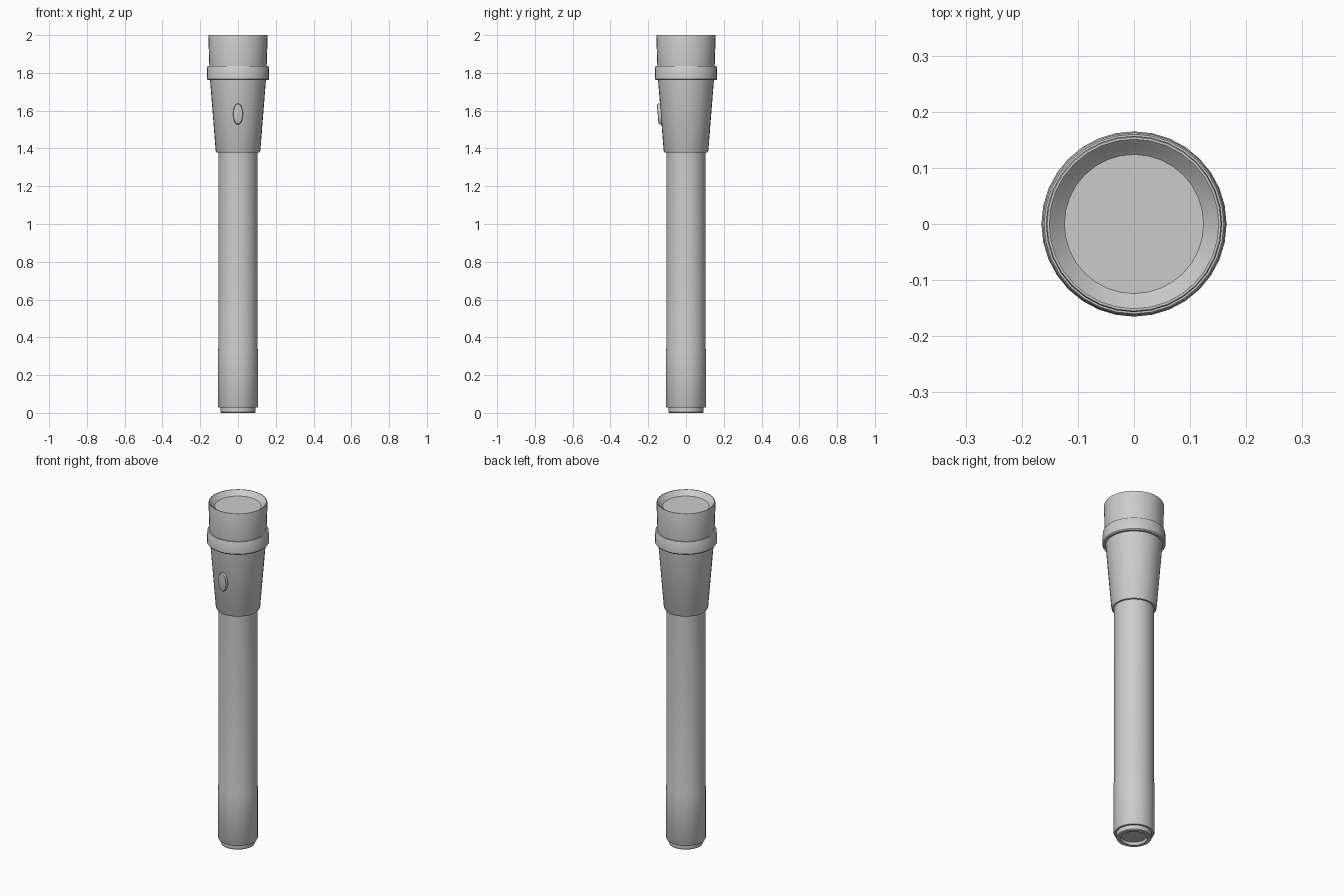
import bpy, bmesh, math

if "Cube" in bpy.data.objects:
    bpy.data.objects.remove(bpy.data.objects["Cube"])

SEG = 32


def lathe(name, profile, closed=False):
    """Revolve (radius, z) points about z; radius 0 makes a pole."""
    bm = bmesh.new()
    verts = [bm.verts.new((r, 0, z)) for r, z in profile]
    pairs = list(zip(verts, verts[1:]))
    if closed:
        pairs.append((verts[-1], verts[0]))
    edges = [bm.edges.new(p) for p in pairs]
    bmesh.ops.spin(bm, geom=verts + edges, cent=(0, 0, 0), axis=(0, 0, 1),
                   angle=math.tau, steps=SEG, use_duplicate=False)
    bmesh.ops.remove_doubles(bm, verts=bm.verts[:], dist=1e-5)
    bmesh.ops.recalc_face_normals(bm, faces=bm.faces[:])
    return finish(name, bm)


def finish(name, bm):
    mesh = bpy.data.meshes.new(name)
    bm.to_mesh(mesh)
    bm.free()
    obj = bpy.data.objects.new(name, mesh)
    bpy.context.collection.objects.link(obj)
    bpy.ops.object.select_all(action='DESELECT')
    obj.select_set(True)
    bpy.context.view_layer.objects.active = obj
    bpy.ops.object.shade_smooth_by_angle(angle=math.radians(35))
    return obj


# Barrel, with the slightly thicker grip and recessed tail cap
lathe("barrel", [(0, 0.015), (0.065, 0.015), (0.07, 0.0), (0.089, 0.0),
                 (0.092, 0.004), (0.092, 0.028), (0.103, 0.028),
                 (0.106, 0.034), (0.106, 0.33), (0.104, 0.34),
                 (0.104, 1.385)])

# Flared head, collar ring and bezel, dished down to the lens
lathe("head", [(0.103, 1.378), (0.114, 1.378), (0.118, 1.386),
               (0.148, 1.762), (0.161, 1.762), (0.165, 1.768),
               (0.163, 1.832), (0.160, 1.837), (0.152, 1.837),
               (0.157, 1.993), (0.155, 2.0), (0.151, 2.0),
               (0.143, 1.992), (0.132, 1.98), (0.123, 1.972)])
lathe("lens", [(0, 1.974), (0.124, 1.974)])

# Oval switch button, lying on the sloping head
bm = bmesh.new()
rings = []
for scale, out in ((1.0, -0.025), (1.0, 0.009), (0.93, 0.014), (0.75, 0.016)):
    ring = []
    for i in range(SEG):
        a = math.tau * i / SEG
        dz = 0.056 * scale * math.sin(a)
        surface = 0.134 + 0.08 * dz
        ring.append(bm.verts.new((0.026 * scale * math.cos(a),
                                  -surface - out, 1.582 + dz)))
    rings.append(ring)
for low, high in zip(rings, rings[1:]):
    for i in range(SEG):
        j = (i + 1) % SEG
        bm.faces.new((low[i], low[j], high[j], high[i]))
bm.faces.new(rings[-1])
bmesh.ops.recalc_face_normals(bm, faces=bm.faces[:])
finish("switch_button", bm)
